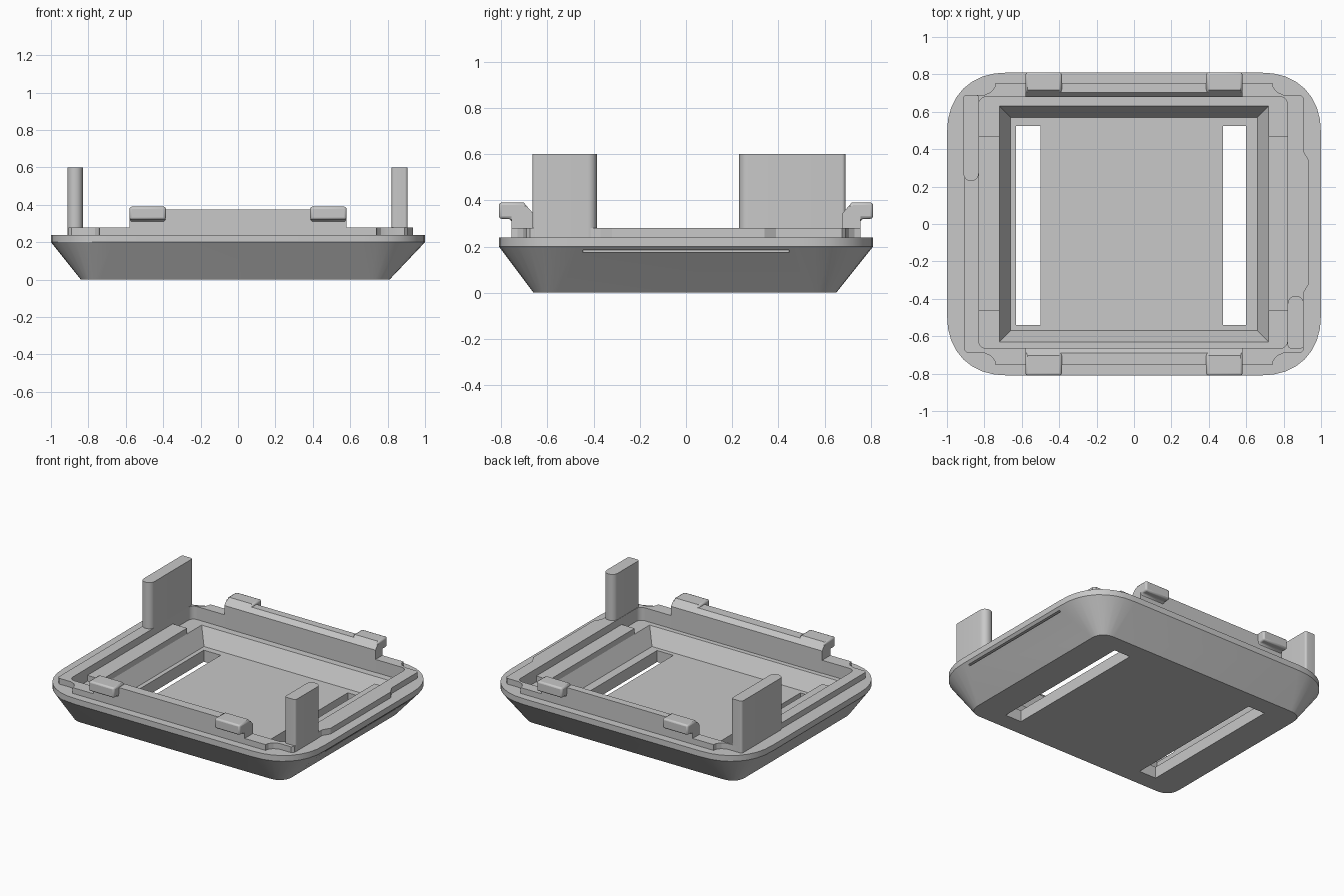
import bpy
import bmesh
from math import cos, sin, pi, radians, copysign

if "Cube" in bpy.data.objects:
    bpy.data.objects.remove(bpy.data.objects["Cube"], do_unlink=True)

grey = bpy.data.materials.new("plain grey")
grey.use_nodes = True
COLOUR = (0.58, 0.58, 0.58, 1)
grey.diffuse_color = COLOUR
grey.node_tree.nodes["Principled BSDF"].inputs["Base Color"].default_value = COLOUR


def rounded(x0, x1, y0, y1, radii, power=1.0, steps=8):
    """Rounded rectangle outline, anticlockwise; power under 1 gives fuller corners."""
    pts = []
    corners = [(x1, y1, -1, -1), (x0, y1, 1, -1), (x0, y0, 1, 1), (x1, y0, -1, 1)]
    for i, (x, y, sx, sy) in enumerate(corners):
        r = radii[i]
        for k in range(steps + 1):
            a = (i + k / steps) * pi / 2
            u, v = (copysign(abs(round(f(a), 6)) ** power, f(a)) for f in (cos, sin))
            pts.append((x + sx * r + r * u, y + sy * r + r * v))
    return pts


def loft(name, rings):
    """Join equal-length 3D outlines into a closed solid."""
    bm = bmesh.new()
    loops = [[bm.verts.new(p) for p in ring] for ring in rings]
    n = len(loops[0])
    for a, b in zip(loops, loops[1:]):
        for i in range(n):
            j = (i + 1) % n
            bm.faces.new((a[i], a[j], b[j], b[i]))
    bm.faces.new(loops[0][::-1])
    bm.faces.new(loops[-1])
    bmesh.ops.recalc_face_normals(bm, faces=bm.faces)
    mesh = bpy.data.meshes.new(name)
    bm.to_mesh(mesh)
    bm.free()
    mesh.materials.append(grey)
    ob = bpy.data.objects.new(name, mesh)
    bpy.context.collection.objects.link(ob)
    return ob


def prism(name, pts, z0, z1):
    return loft(name, [[(x, y, z) for x, y in pts] for z in (z0, z1)])


def box(name, x0, x1, y0, y1, z0, z1):
    return prism(name, [(x0, y0), (x1, y0), (x1, y1), (x0, y1)], z0, z1)


def activate(ob):
    bpy.ops.object.select_all(action='DESELECT')
    ob.select_set(True)
    bpy.context.view_layer.objects.active = ob


def boolean(target, tool, operation):
    mod = target.modifiers.new("cut", 'BOOLEAN')
    mod.operation, mod.object, mod.solver = operation, tool, 'EXACT'
    activate(target)
    bpy.ops.object.modifier_apply(modifier=mod.name)
    bpy.data.objects.remove(tool, do_unlink=True)


def smooth(ob):
    activate(ob)
    bpy.ops.object.shade_smooth_by_angle(angle=radians(25))


FLOOR, LEDGE = .08, .19

# Flared tray with a short upright rim
base = rounded(-.84, .81, -.66, .65, [.1] * 4, .88)
rim = rounded(-1, 1, -.81, .81, [.33] * 4, .88)
tray = loft("tray", [[(x, y, z) for x, y in ring]
                     for ring, z in ((base, 0), (rim, .2), (rim, .24))])

# Raised lip with notched corners and a bulge on the left side
lip = []
for sx, sy in ((1, 1), (-1, 1), (-1, -1), (1, -1)):
    notch = [(.905, .675), (.89, .69), (.8, .69), (.765, .705), (.745, .73), (.74, .755)]
    if sx * sy < 0:
        notch.reverse()
    lip += [(sx * x, sy * y) for x, y in notch]
lip += [(.905, -.37), (.935, -.32), (.935, .34), (.905, .39)]
boolean(tray, prism("lip", lip, .225, .28), 'UNION')

# Ledge pocket, tapered well, floor slots and side groove
boolean(tray, prism("pocket", rounded(-.83, .82, -.665, .68, [.04] * 4), LEDGE, .6), 'DIFFERENCE')
well = [[(sx * w, sy * h, z) for sx, sy in ((1, 1), (-1, 1), (-1, -1), (1, -1))]
        for w, h, z in ((.66, .57, FLOOR), (.72, .63, LEDGE), (.72, .63, .4))]
boolean(tray, loft("well", well), 'DIFFERENCE')
for x0, x1 in ((-.63, -.5), (.475, .6)):
    boolean(tray, box("slot", x0, x1, -.54, .525, -.1, .15), 'DIFFERENCE')
boolean(tray, box("groove", .965, 1.1, -.445, .445, .175, .184), 'DIFFERENCE')
smooth(tray)

# Raised bars on the side ledges
box("right_ledge_bar", -.835, -.72, -.465, .47, .18, .23)
box("left_ledge_bar", .72, .825, -.465, .47, .18, .23)

# Upright posts, each with one fully rounded end
right_post = prism("right_post", rounded(-.912, -.83, .23, .69, [.015, .015, .04, .04]), .18, .6)
left_post = prism("left_post", rounded(.822, .907, -.665, -.385, [.04, .04, .015, .015]), .18, .6)
smooth(right_post)
smooth(left_post)

# Clip walls and hooks, front and back, sharing one sloped inner edge
for side, s, inner in (("front", -1, .663), ("back", 1, .678)):
    wall = [(.755, .2), (.755, .375), (inner + .026, .375), (inner, .345), (inner, LEDGE - .01)]
    hook = [(.75, .3), (.76, .32), (.81, .32), (.81, .39),
            (inner + .039, .39), (inner, .345), (inner, .3)]
    loft(side + "_clip_wall", [[(x, s * y, z) for y, z in wall] for x in (-.58, .58)])
    for hand, cx in (("right", -.483), ("left", .483)):
        part = loft(f"{side}_{hand}_hook",
                    [[(x, s * y, z) for y, z in hook] for x in (cx - .097, cx + .097)])
        bev = part.modifiers.new("soft edges", 'BEVEL')
        bev.width, bev.segments, bev.angle_limit = .012, 2, radians(60)
        smooth(part)
